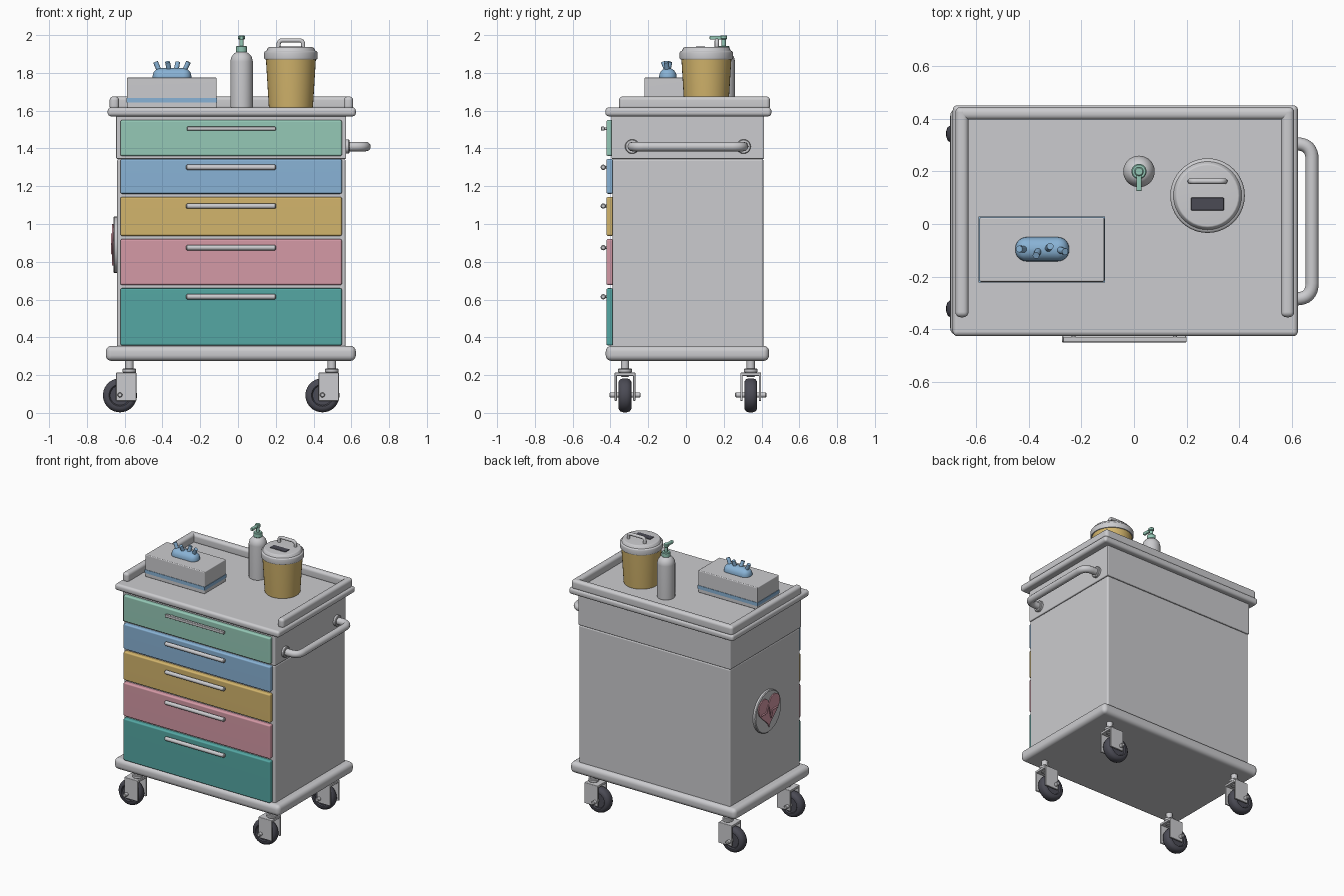
import bpy, bmesh, math
from mathutils import Vector

if "Cube" in bpy.data.objects:
    bpy.data.objects.remove(bpy.data.objects["Cube"], do_unlink=True)


def material(name, rgb):
    m = bpy.data.materials.new(name)
    m.use_nodes = True
    m.diffuse_color = (*rgb, 1)
    m.node_tree.nodes["Principled BSDF"].inputs["Base Color"].default_value = (*rgb, 1)
    return m


GREY = material("light grey", (0.60, 0.60, 0.62))
GREEN = material("mint green", (0.30, 0.58, 0.47))
BLUE = material("soft blue", (0.25, 0.45, 0.67))
YELLOW = material("mustard yellow", (0.65, 0.46, 0.15))
PINK = material("dusty pink", (0.66, 0.32, 0.38))
TEAL = material("teal", (0.09, 0.39, 0.37))
DARK = material("dark rubber", (0.07, 0.07, 0.09))


def smooth(ob):
    bpy.ops.object.select_all(action='DESELECT')
    ob.select_set(True)
    bpy.context.view_layer.objects.active = ob
    bpy.ops.object.shade_smooth_by_angle(angle=math.radians(40))
    mod = ob.modifiers.new("even_shading", 'WEIGHTED_NORMAL')
    mod.keep_sharp = True


def finish(name, bm, mat):
    bmesh.ops.recalc_face_normals(bm, faces=bm.faces)
    me = bpy.data.meshes.new(name)
    bm.to_mesh(me)
    bm.free()
    me.materials.append(mat)
    ob = bpy.data.objects.new(name, me)
    bpy.context.collection.objects.link(ob)
    smooth(ob)
    return ob


def box(name, xs, ys, zs, mat, bevel=0.008, segments=4):
    bm = bmesh.new()
    bmesh.ops.create_cube(bm, size=1)
    for v in bm.verts:
        v.co = [(a + b) / 2 + c * (b - a) for c, (a, b) in zip(v.co, (xs, ys, zs))]
    if bevel:
        bmesh.ops.bevel(bm, geom=bm.edges[:], offset=bevel, segments=segments,
                        profile=0.5, affect='EDGES', clamp_overlap=True)
    return finish(name, bm, mat)


def lathe(name, profile, loc, mat, rot=(0, 0, 0), steps=40):
    """Spin (radius, height) points around the local z axis."""
    bm = bmesh.new()
    vs = [bm.verts.new((r, 0, z)) for r, z in profile]
    es = [bm.edges.new(pair) for pair in zip(vs, vs[1:])]
    bmesh.ops.spin(bm, geom=vs + es, cent=(0, 0, 0), axis=(0, 0, 1),
                   angle=math.tau, steps=steps, use_duplicate=False)
    bmesh.ops.remove_doubles(bm, verts=bm.verts, dist=0.0002)
    ob = finish(name, bm, mat)
    ob.location, ob.rotation_euler = loc, rot
    return ob


def rod(name, r, h, loc, mat, rot=(0, 0, 0), edge=0.004):
    """Cylinder centred on loc with softened rims."""
    a = h / 2
    return lathe(name, [(0, -a), (r - edge, -a), (r, edge - a), (r, a - edge),
                        (r - edge, a), (0, a)], loc, mat, rot, 28)


def tube(name, points, r, mat, fillet=0.0):
    pts = [Vector(p) for p in points]
    path = [pts[0]]
    for a, b, c in zip(pts, pts[1:], pts[2:]):
        if not fillet:
            path.append(b)
            continue
        s, e = b + (a - b).normalized() * fillet, b + (c - b).normalized() * fillet
        for i in range(9):
            t = i / 8
            path.append(s * (1 - t) ** 2 + b * 2 * t * (1 - t) + e * t * t)
    path.append(pts[-1])
    cu = bpy.data.curves.new(name, 'CURVE')
    cu.dimensions, cu.bevel_depth, cu.bevel_resolution = '3D', r, 4
    cu.use_fill_caps = True
    sp = cu.splines.new('POLY')
    sp.points.add(len(path) - 1)
    for p, co in zip(sp.points, path):
        p.co = (*co, 1)
    cu.materials.append(mat)
    ob = bpy.data.objects.new(name, cu)
    bpy.context.collection.objects.link(ob)
    bpy.ops.object.select_all(action='DESELECT')
    ob.select_set(True)
    bpy.context.view_layer.objects.active = ob
    bpy.ops.object.convert(target='MESH')
    smooth(bpy.context.object)


SIDEWAYS_X, SIDEWAYS_Y = (0, math.pi / 2, 0), (math.pi / 2, 0, 0)

# Cabinet, base and worktop
box("cabinet", (-0.64, 0.57), (-0.39, 0.41), (0.34, 1.345), GREY, 0.012)
box("upper_cabinet", (-0.645, 0.573), (-0.395, 0.414), (1.345, 1.58), GREY, 0.006)
box("base", (-0.70, 0.624), (-0.425, 0.44), (0.275, 0.355), GREY, 0.03)
box("worktop", (-0.69, 0.624), (-0.427, 0.452), (1.57, 1.617), GREY, 0.018)

# Guard rails around three sides of the worktop
box("rail_right", (-0.68, -0.63), (-0.355, 0.445), (1.605, 1.675), GREY, 0.02)
box("rail_left", (0.56, 0.61), (-0.355, 0.445), (1.605, 1.675), GREY, 0.02)
box("rail_back", (-0.68, 0.61), (0.397, 0.445), (1.605, 1.675), GREY, 0.02)

# Drawers with bar handles
drawers = [("top", 1.36, 1.55, 1.505, GREEN), ("second", 1.16, 1.344, 1.30, BLUE),
           ("third", 0.937, 1.143, 1.095, YELLOW), ("fourth", 0.677, 0.92, 0.875, PINK),
           ("bottom", 0.357, 0.66, 0.615, TEAL)]
for label, low, high, grip, mat in drawers:
    box(label + "_drawer", (-0.623, 0.55), (-0.422, -0.385), (low, high), mat, 0.01)
    if label == "top":
        box("top_drawer_handle", (-0.27, 0.20), (-0.45, -0.43), (grip - 0.01, grip + 0.01), GREY, 0.004)
    else:
        rod(label + "_drawer_handle", 0.014, 0.475, (-0.037, -0.438, grip), GREY, SIDEWAYS_X, 0.005)
    for x in (-0.23, 0.156):
        rod(label + "_handle_post", 0.007, 0.035, (x, -0.425, grip), GREY, SIDEWAYS_Y, 0.001)

# Push handle on the side
GRIP = 1.41
tube("push_handle", [(0.56, -0.285, GRIP), (0.678, -0.285, GRIP), (0.678, 0.305, GRIP),
                     (0.56, 0.305, GRIP)], 0.025, GREY, 0.06)
for y in (-0.285, 0.305):
    rod("push_handle_flange", 0.038, 0.022, (0.579, y, GRIP), GREY, SIDEWAYS_X)

# Heart badge on the other side
rod("badge_disc", 0.15, 0.024, (-0.647, 0, 0.89), GREY, SIDEWAYS_X, 0.005)
bm = bmesh.new()
outline = []
for i in range(48):
    t = math.tau * i / 48
    y = 16 * math.sin(t) ** 3
    z = 13 * math.cos(t) - 5 * math.cos(2 * t) - 2 * math.cos(3 * t) - math.cos(4 * t)
    outline.append(bm.verts.new((-0.666, 0.0076 * y, 0.89 + 0.0076 * (z + 2.5))))
heart = bm.faces.new(outline)
ext = bmesh.ops.extrude_face_region(bm, geom=[heart])
bmesh.ops.translate(bm, vec=(0.012, 0, 0), verts=[v for v in ext["geom"] if isinstance(v, bmesh.types.BMVert)])
finish("badge_heart", bm, PINK)
pulse = [(0.09, 0), (0.035, 0), (0.015, 0.05), (-0.015, -0.05), (-0.035, 0), (-0.09, 0)]
tube("badge_pulse_line", [(-0.667, y, 0.895 + z) for y, z in pulse], 0.006, PINK)

# Four swivel casters
for x in (-0.575, 0.497):
    for y in (-0.323, 0.343):
        w = x - 0.05
        rod("caster_stem", 0.022, 0.10, (x, y, 0.24), GREY)
        rod("caster_collar", 0.036, 0.022, (x, y, 0.224), GREY)
        box("fork_top", (w - 0.02, x + 0.037), (y - 0.055, y + 0.055), (0.196, 0.213), GREY, 0.004)
        for side in (-1, 1):
            c = y + side * 0.049
            box("fork_plate", (w - 0.02, x + 0.037), (c - 0.006, c + 0.006), (0.063, 0.212), GREY, 0.004)
        rod("axle", 0.013, 0.165, (w, y, 0.095), GREY, SIDEWAYS_Y)
        lathe("wheel", [(0, -0.026), (0.052, -0.026), (0.058, -0.034), (0.072, -0.034), (0.085, -0.025),
                        (0.09, -0.01), (0.09, 0.01), (0.085, 0.025), (0.072, 0.034), (0.058, 0.034),
                        (0.052, 0.026), (0, 0.026)], (w, y, 0.093), DARK, SIDEWAYS_Y)

# Tissue box with stripe and crumpled tissue
box("tissue_box", (-0.588, -0.113), (-0.22, 0.025), (1.615, 1.775), GREY, 0.006)
box("tissue_box_stripe", (-0.591, -0.11), (-0.223, 0.028), (1.643, 1.668), BLUE, 0)
box("tissue", (-0.452, -0.247), (-0.142, -0.05), (1.735, 1.825), BLUE, 0.043, 6)
for base, tip, y in ((-0.412, -0.437, -0.095), (-0.362, -0.373, -0.12),
                     (-0.33, -0.319, -0.085), (-0.29, -0.262, -0.105)):
    tube("tissue_fold", [(base, -0.097, 1.80), (tip, y, 1.858)], 0.013, BLUE)

# Pump bottle
BX, BY = 0.019, 0.2
lathe("bottle", [(0, 1.615), (0.055, 1.615), (0.06, 1.622), (0.06, 1.86), (0.054, 1.885),
                 (0.04, 1.902), (0.026, 1.91), (0, 1.91)], (BX, BY, 0), GREY)
rod("pump_collar", 0.029, 0.035, (BX, BY, 1.925), GREEN)
rod("pump_stem", 0.011, 0.06, (BX, BY, 1.962), GREEN)
rod("pump_head", 0.018, 0.022, (BX, BY, 1.988), GREEN)
box("pump_nozzle", (BX - 0.01, BX + 0.01), (0.125, BY), (1.976, 1.996), GREEN, 0.005)

# Waste bin with lid, lid grip and dark opening
CX, CY = 0.28, 0.108
lathe("bin", [(0, 1.615), (0.112, 1.615), (0.117, 1.622), (0.133, 1.885), (0, 1.885)], (CX, CY, 0), YELLOW)
lathe("bin_lid", [(0, 1.872), (0.138, 1.872), (0.142, 1.877), (0.142, 1.908), (0.137, 1.914),
                  (0.13, 1.916), (0.122, 1.932), (0.115, 1.936), (0, 1.936)], (CX, CY, 0), GREY)
box("bin_opening", (0.217, 0.342), (0.052, 0.1), (1.932, 1.94), DARK, 0.003)
tube("bin_lid_grip", [(0.215, 0.163, 1.925), (0.215, 0.163, 1.972), (0.345, 0.163, 1.972),
                      (0.345, 0.163, 1.925)], 0.011, GREY, 0.022)
